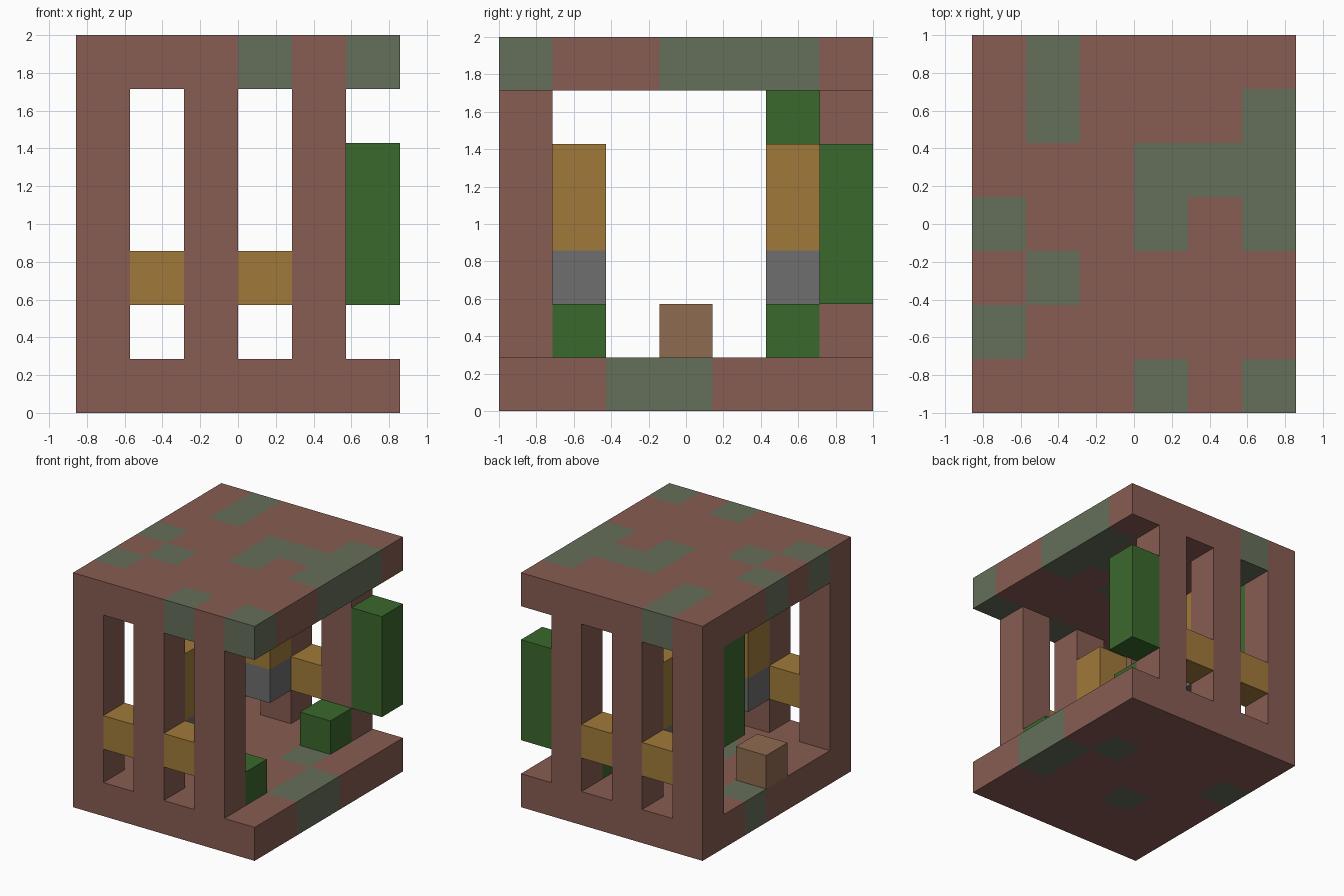
import bpy
import bmesh
from mathutils import Matrix, Vector

CELL = 2 / 7
NX, NY = 6, 7

old = bpy.data.objects.get("Cube")
if old:
    bpy.data.objects.remove(old, do_unlink=True)


def linear(c):
    c /= 255
    return c / 12.92 if c <= 0.04045 else ((c + 0.055) / 1.055) ** 2.4


def material(name, *rgb):
    m = bpy.data.materials.new(name)
    m.use_nodes = True
    colour = (*map(linear, rgb), 1)
    m.diffuse_color = colour
    bsdf = next(n for n in m.node_tree.nodes if n.type == 'BSDF_PRINCIPLED')
    bsdf.inputs["Base Color"].default_value = colour
    return m


brick = material("red brick", 135, 92, 82)
moss = material("mossy brick", 101, 110, 90)
leaf = material("leaf green", 59, 104, 45)
gold = material("ochre", 160, 122, 58)
stone = material("grey stone", 110, 110, 110)
wood = material("light brown", 143, 107, 79)


def corner(i, j, k):
    """Low corner of a grid cell in model space."""
    return Vector(((i - NX / 2) * CELL, (j - NY / 2) * CELL, k * CELL))


def finish(name, bm, mats):
    bmesh.ops.recalc_face_normals(bm, faces=bm.faces)
    mesh = bpy.data.meshes.new(name)
    bm.to_mesh(mesh)
    bm.free()
    for m in mats:
        mesh.materials.append(m)
    obj = bpy.data.objects.new(name, mesh)
    bpy.context.collection.objects.link(obj)


def block(name, i, j, k, height, mat):
    """Square post, one cell wide and `height` cells tall."""
    bm = bmesh.new()
    low, high = corner(i, j, k), corner(i + 1, j + 1, k + height)
    bmesh.ops.create_cube(bm, size=1, matrix=Matrix.Translation((low + high) / 2)
                          @ Matrix.Diagonal((*(high - low), 1)))
    finish(name, bm, [mat])


def slab(name, k, mossy):
    """Tiled slab; faces of the listed cells become mossy."""
    bm = bmesh.new()
    size = Matrix.Diagonal((NX * CELL, NY * CELL, 1, 1))
    bmesh.ops.create_grid(bm, x_segments=NX, y_segments=NY, size=0.5,
                          matrix=Matrix.Translation((0, 0, k * CELL)) @ size)
    out = bmesh.ops.extrude_face_region(bm, geom=bm.faces[:], use_keep_orig=True)
    verts = [g for g in out["geom"] if isinstance(g, bmesh.types.BMVert)]
    bmesh.ops.translate(bm, verts=verts, vec=(0, 0, CELL))
    bmesh.ops.recalc_face_normals(bm, faces=bm.faces)
    for f in bm.faces:
        p = f.calc_center_median() - f.normal * CELL / 2
        cell = (int(p.x / CELL + NX / 2), int(p.y / CELL + NY / 2))
        f.material_index = int(cell in mossy)
    finish(name, bm, [brick, moss])


# Floor and roof
slab("floor_slab", 0, {(5, 2), (5, 3), (4, 4), (2, 2), (0, 4)})
slab("roof_slab", 6, {(1, 5), (1, 6), (5, 3), (5, 4), (5, 5), (3, 4), (4, 4),
                      (3, 3), (0, 3), (1, 2), (0, 1), (3, 0), (5, 0)})

# Front and back walls: pillars with a low rail block in each gap
for side, j in (("front", 0), ("back", 6)):
    for i in (0, 2, 4):
        block(f"{side}_pillar", i, j, 1, 5, brick)
    for i in (1, 3):
        block(f"{side}_rail", i, j, 2, 1, gold)

# Inside: low bushes and hanging stone blocks with ochre tops
for side, j in (("front", 1), ("back", 5)):
    block(f"{side}_bush", 4, j, 1, 1, leaf)
    block(f"{side}_stone", 2, j, 2, 1, stone)
    block(f"{side}_stone_top", 2, j, 3, 2, gold)

# Hanging greenery and the wooden box
block("corner_vine", 5, 6, 2, 3, leaf)
block("inner_vine", 0, 5, 3, 3, leaf)
block("wooden_box", 0, 3, 1, 1, wood)
